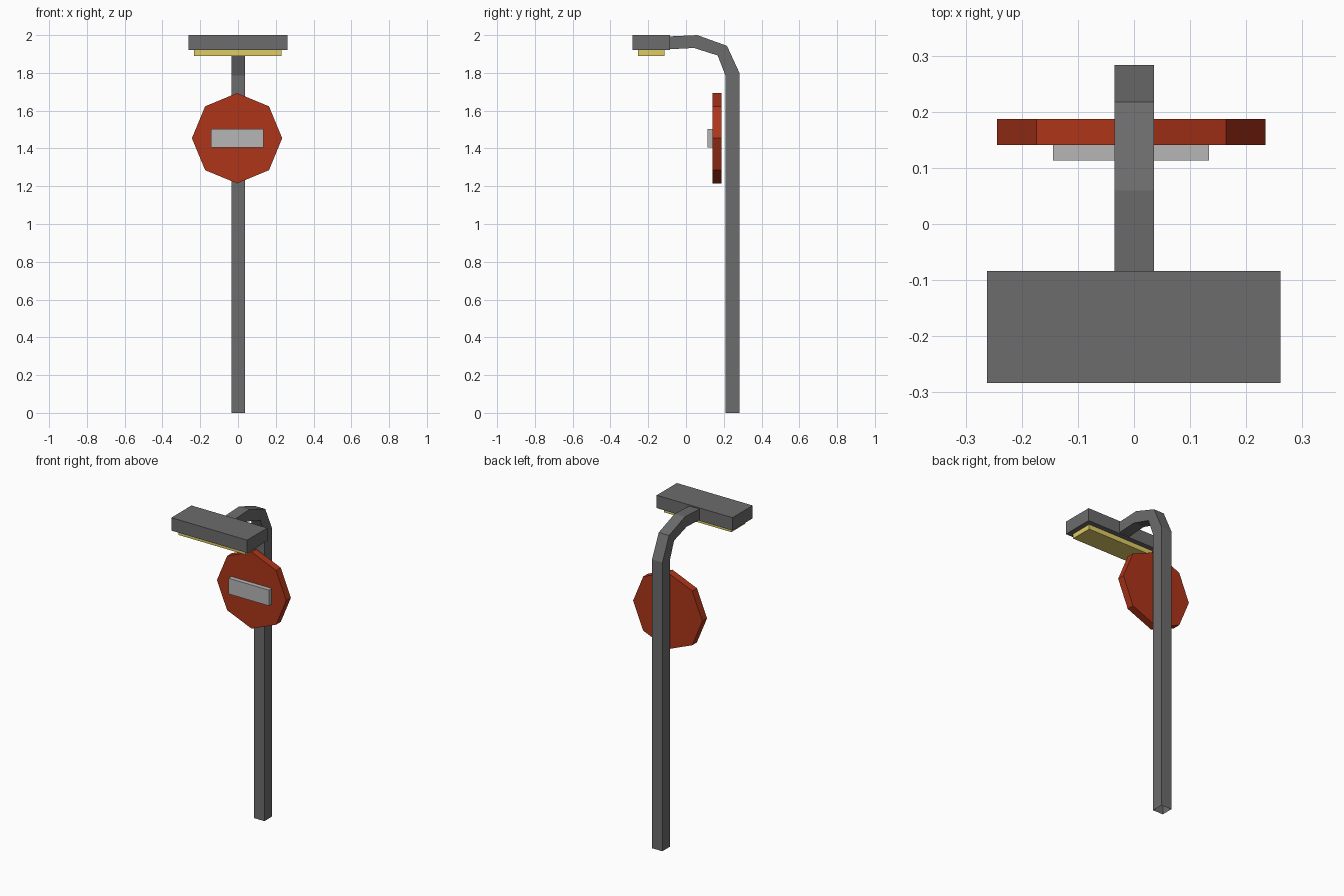
import bpy, bmesh
from math import pi
from mathutils import Matrix, Vector

if "Cube" in bpy.data.objects:
    bpy.data.objects.remove(bpy.data.objects["Cube"])


def material(name, rgb):
    m = bpy.data.materials.new(name)
    m.diffuse_color = (*rgb, 1)
    m.use_nodes = True
    m.node_tree.nodes["Principled BSDF"].inputs["Base Color"].default_value = m.diffuse_color
    return m


DARK = material("dark_grey", (0.15, 0.15, 0.15))
RED = material("red", (0.42, 0.035, 0.01))
YELLOW = material("yellow", (0.72, 0.6, 0.13))
LIGHT = material("light_grey", (0.47, 0.47, 0.47))


def finish(name, bm, mat):
    bmesh.ops.recalc_face_normals(bm, faces=bm.faces)
    me = bpy.data.meshes.new(name)
    bm.to_mesh(me)
    bm.free()
    me.materials.append(mat)
    ob = bpy.data.objects.new(name, me)
    bpy.context.collection.objects.link(ob)


def box(name, lo, hi, mat):
    lo, hi = Vector(lo), Vector(hi)
    bm = bmesh.new()
    bmesh.ops.create_cube(bm, size=1, matrix=Matrix.Translation((lo + hi) / 2)
                          @ Matrix.Diagonal((*(hi - lo), 1)))
    finish(name, bm, mat)


# Bent square pole: (outer, inner) y,z pairs along the path, open at the foot
path = [((0.283, 0), (0.209, 0)),
        ((0.283, 1.80), (0.209, 1.785)),
        ((0.217, 1.943), (0.168, 1.892)),
        ((0.06, 2.0), (0.042, 1.932)),
        ((-0.09, 1.993), (-0.09, 1.925))]
bm = bmesh.new()
rings = [[bm.verts.new((x, *p)) for x, p in
          ((-0.035, o), (0.036, o), (0.036, i), (-0.035, i))] for o, i in path]
for a, b in zip(rings, rings[1:]):
    for k in range(4):
        n = (k + 1) % 4
        bm.faces.new((a[k], a[n], b[n], b[k]))
finish("pole", bm, DARK)

# Lamp head and its glowing panel
box("lamp_head", (-0.262, -0.283, 1.92), (0.261, -0.084, 2.0), DARK)
box("lamp_panel", (-0.232, -0.255, 1.89), (0.231, -0.115, 1.92), YELLOW)

# Octagonal sign, standing on a corner
bm = bmesh.new()
bmesh.ops.create_cone(bm, cap_ends=True, segments=8, radius1=0.239, radius2=0.239,
                      depth=0.046,
                      matrix=Matrix.Translation((-0.005, 0.164, 1.454))
                      @ Matrix.Rotation(pi / 2, 4, 'X'))
finish("sign_disc", bm, RED)

# Raised bar on the sign face
box("sign_bar", (-0.144, 0.113, 1.405), (0.134, 0.141, 1.503), LIGHT)
